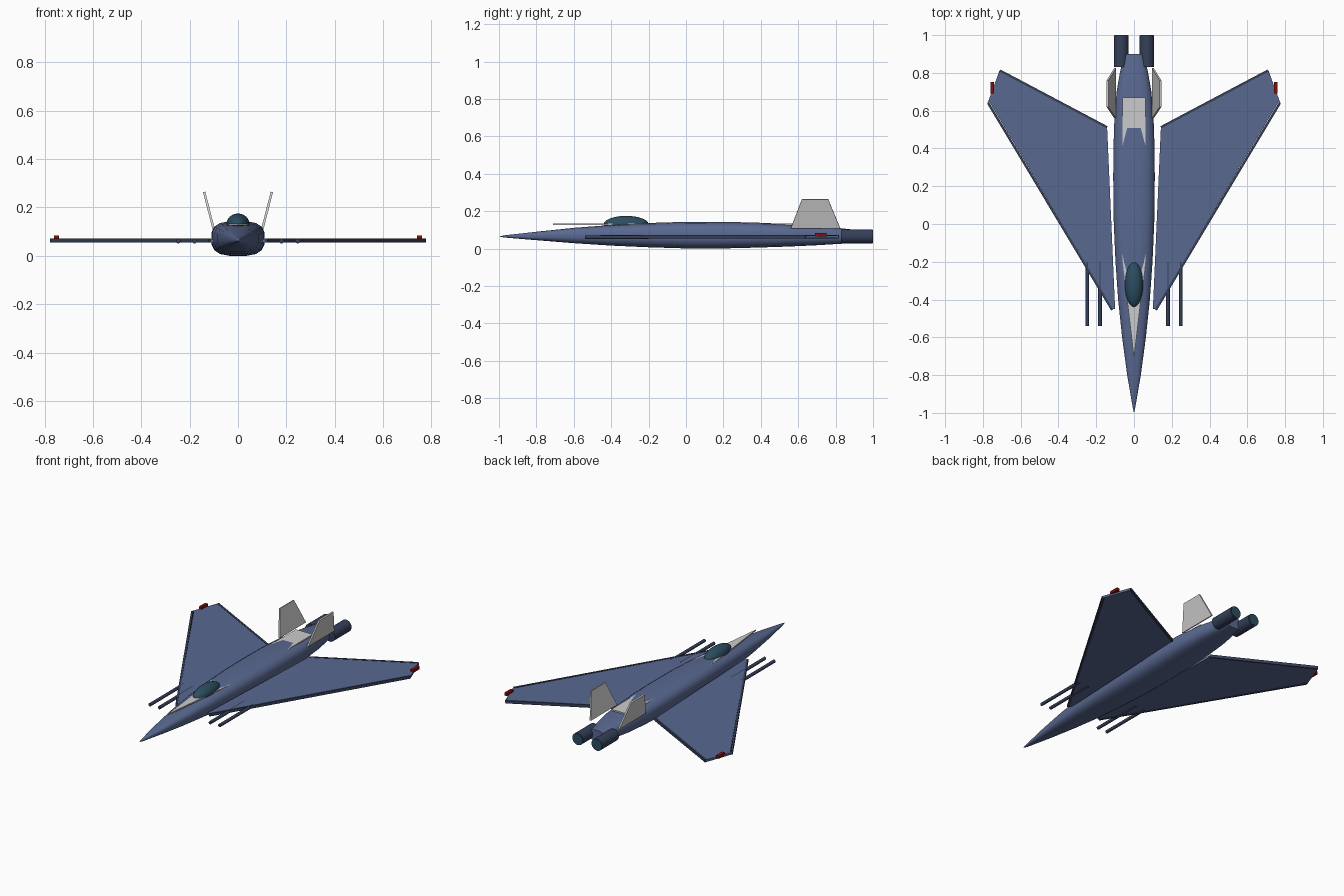
import bpy, bmesh, math
from mathutils import Vector

if "Cube" in bpy.data.objects:
    bpy.data.objects.remove(bpy.data.objects["Cube"])


def mat(name, r, g, b):
    m = bpy.data.materials.new(name)
    m.diffuse_color = (r, g, b, 1)
    m.use_nodes = True
    m.node_tree.nodes["Principled BSDF"].inputs["Base Color"].default_value = m.diffuse_color
    return m


BLUE = mat("hull_blue", 0.10, 0.14, 0.28)
NAVY = mat("dark_navy", 0.035, 0.05, 0.10)
GLASS = mat("teal_glass", 0.025, 0.075, 0.12)
RED = mat("light_red", 0.22, 0.005, 0.005)


def finish(name, bm, material=None, smooth=None):
    bmesh.ops.recalc_face_normals(bm, faces=bm.faces)
    me = bpy.data.meshes.new(name)
    bm.to_mesh(me)
    bm.free()
    ob = bpy.data.objects.new(name, me)
    bpy.context.collection.objects.link(ob)
    if material:
        me.materials.append(material)
    if smooth:
        bpy.ops.object.select_all(action='DESELECT')
        ob.select_set(True)
        bpy.context.view_layer.objects.active = ob
        bpy.ops.object.shade_smooth_by_angle(angle=math.radians(smooth))
    return ob


def slab(name, pts, thick, material=None):
    """Extrude a flat outline by a thickness vector, centred on the outline."""
    bm = bmesh.new()
    t = Vector(thick)
    face = bm.faces.new([bm.verts.new(Vector(p) - t / 2) for p in pts])
    ext = bmesh.ops.extrude_face_region(bm, geom=[face])["geom"]
    bmesh.ops.translate(bm, vec=t, verts=[v for v in ext if isinstance(v, bmesh.types.BMVert)])
    return finish(name, bm, material)


def tube(name, x, z, r, y0, y1, sides, material):
    bm = bmesh.new()
    bmesh.ops.create_cone(bm, cap_ends=True, segments=sides, radius1=r, radius2=r, depth=y1 - y0)
    for v in bm.verts:
        v.co = (x + v.co.x, (y0 + y1) / 2 + v.co.z, z + v.co.y)
    return finish(name, bm, material, 40)


def beam(name, a, b, w, h, material):
    """Flat strip between two points in a horizontal plane."""
    a, b = Vector(a), Vector(b)
    side = (b - a).cross(Vector((0, 0, 1))).normalized() * w / 2
    return slab(name, [a - side, a + side, b + side, b - side], (0, 0, h), material)


# Fuselage: squarish sections lofted along y (y, half width, bottom, top)
stations = [(-0.97, .007, .059, .071), (-0.8, .036, .045, .090), (-0.6, .063, .029, .111),
            (-0.4, .084, .016, .126), (-0.2, .098, .007, .137), (0, .107, .001, .143),
            (0.1, .109, 0, .143), (0.25, .110, .002, .142), (0.4, .109, .006, .138),
            (0.55, .104, .011, .131), (0.7, .092, .018, .121), (0.8, .075, .024, .112),
            (0.9, .052, .030, .101)]
N = 16
bm = bmesh.new()
rings = []
top_unit = math.sin(math.pi / 2 - math.pi / N) ** (2 / 3)
for y, w, lo, hi in stations:
    ring = []
    for i in range(N):
        a = 2 * math.pi * (i + 0.5) / N
        c, s = math.cos(a), math.sin(a)
        px = math.copysign(abs(c) ** (2 / 3), c) / top_unit
        pz = math.copysign(abs(s) ** (2 / 3), s) / top_unit
        ring.append(bm.verts.new((w * px, y, (lo + hi) / 2 + (hi - lo) / 2 * pz)))
    rings.append(ring)
for r0, r1 in zip(rings, rings[1:]):
    for i in range(N):
        j = (i + 1) % N
        bm.faces.new((r0[i], r0[j], r1[j], r1[i]))
bm.faces.new(rings[-1])
tip = bm.verts.new((0, -1, 0.065))
for i in range(N):
    bm.faces.new((tip, rings[0][i], rings[0][(i + 1) % N]))
finish("fuselage", bm, BLUE, 50)

# Grey spine plate, mostly buried in the fuselage top
slab("spine_plate", [(0, -0.71, .129), (.06, -0.2, .129), (.06, 0.67, .129),
                     (-.06, 0.67, .129), (-.06, -0.2, .129)], (0, 0, 0.008))

# Canopy
bm = bmesh.new()
bmesh.ops.create_uvsphere(bm, u_segments=24, v_segments=12, radius=1)
for v in bm.verts:
    v.co = (v.co.x * .048, -0.32 + v.co.y * .12, .130 + v.co.z * .045)
finish("canopy", bm, GLASS, 60)

ZW = 0.063
for s, side in ((-1, "left"), (1, "right")):
    # Wing panel and edge strips
    slab(side + "_wing", [(s * x, y, ZW) for x, y in
         ((.10, -.45), (.113, -.45), (.765, .645), (.765, .66), (.707, .805), (.142, .505))],
         (0, 0, 0.014), BLUE)
    beam(side + "_leading_edge", (s * .116, -.455, ZW), (s * .772, .64, ZW), .012, .018, NAVY)
    beam(side + "_trailing_edge", (s * .142, .512, ZW), (s * .709, .812, ZW), .012, .018, NAVY)
    beam(side + "_wing_tip", (s * .772, .64, ZW), (s * .709, .812, ZW), .006, .014, BLUE)
    # Wing tip light
    beam(side + "_tip_light", (s * .75, .69, .075), (s * .75, .752, .075), .02, .018, RED)
    # Canted tail fin
    slab(side + "_tail_fin", [(s * .1, .56, .108), (s * .1, .825, .108),
                              (s * .14, .76, .264), (s * .14, .62, .264)],
         (.0095, 0, -s * .0024))
    # Engine with exhaust disc
    tube(side + "_engine", s * .068, .065, .038, .83, .998, 24, NAVY)
    tube(side + "_exhaust", s * .068, .065, .034, .99, 1.0, 24, GLASS)
    # Twin cannons
    for k, x in enumerate((.18, .247)):
        tube(f"{side}_cannon_{k + 1}", s * x, .061, .010, -.54, -.2, 12, NAVY)
